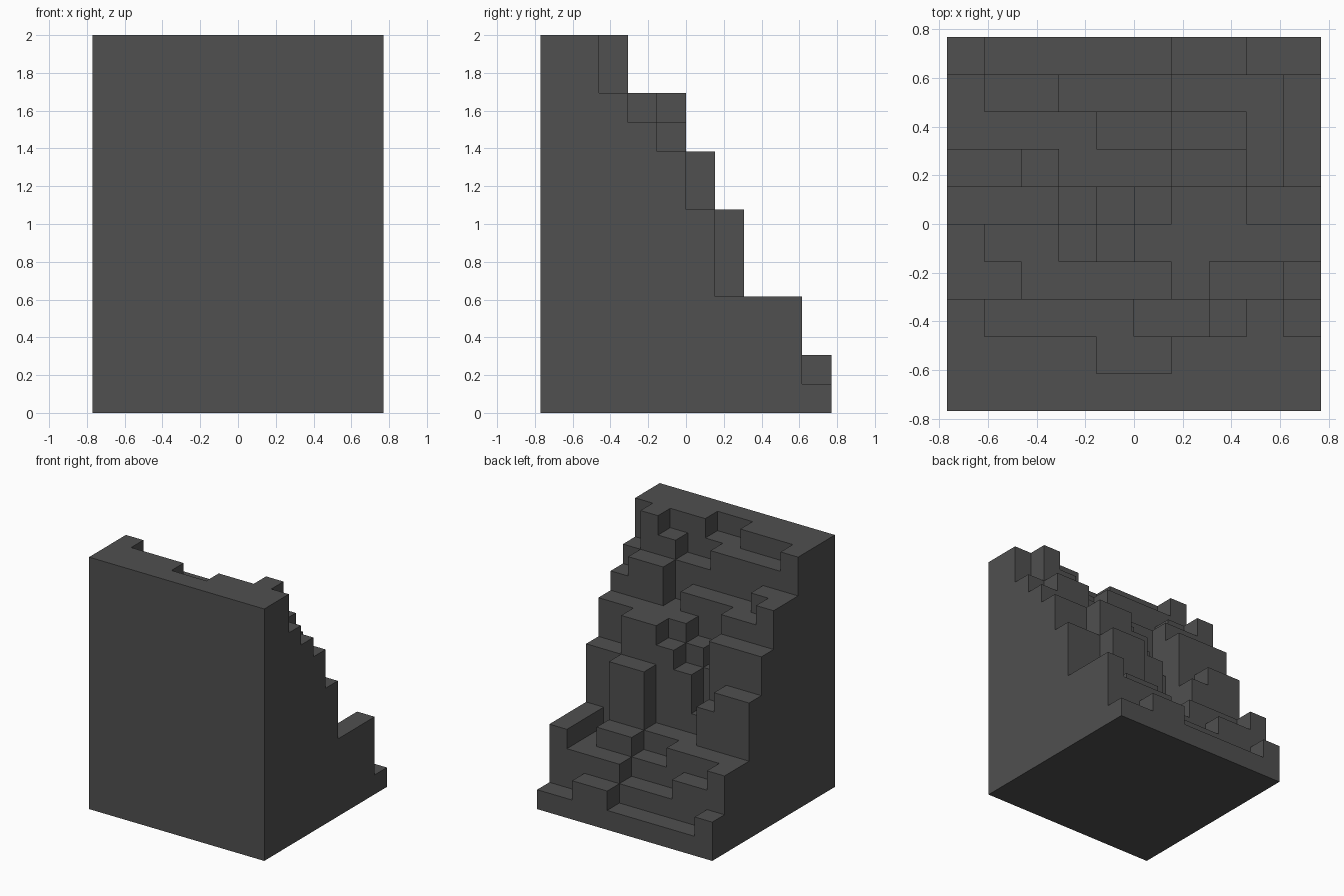
import bpy, bmesh

if "Cube" in bpy.data.objects:
    bpy.data.objects.remove(bpy.data.objects["Cube"])

# Terraced block: 10 x 10 columns, up to 13 unit cubes tall
U = 2 / 13
N = 10
# Column heights in hex, one string per row from front to back, x runs left to right
ROWS = ["dddddddddd",
        "ddddccdddd",
        "dccccbbcdb",
        "bbaaaa9bba",
        "baa7899999",
        "9995789977",
        "7764447734",
        "4444334434",
        "4332223334",
        "2111112211"]


def height(i, j):
    return int(ROWS[j][i], 16) if 0 <= i < N and 0 <= j < N else 0


bm = bmesh.new()
verts = {}


def quad(*corners):
    """Add one unit face, sharing corners with its neighbours."""
    fv = []
    for c in corners:
        if c not in verts:
            verts[c] = bm.verts.new(((c[0] - N / 2) * U, (c[1] - N / 2) * U, c[2] * U))
        fv.append(verts[c])
    bm.faces.new(fv)


for j in range(N):
    for i in range(N):
        h = height(i, j)
        ring = [(i, j), (i + 1, j), (i + 1, j + 1), (i, j + 1)]
        # tread and underside
        quad(*[(x, y, h) for x, y in ring])
        quad(*[(x, y, 0) for x, y in reversed(ring)])
        # exposed risers: front, right, back, left
        for s, (dx, dy) in enumerate([(0, -1), (1, 0), (0, 1), (-1, 0)]):
            a, b = ring[s], ring[(s + 1) % 4]
            for z in range(height(i + dx, j + dy), h):
                quad((*a, z), (*b, z), (*b, z + 1), (*a, z + 1))

# merge coplanar unit faces into clean flat faces
bmesh.ops.dissolve_limit(bm, angle_limit=0.01, verts=bm.verts[:], edges=bm.edges[:])

mesh = bpy.data.meshes.new("stepped_block")
bm.to_mesh(mesh)
bm.free()

# single dark grey colour
mat = bpy.data.materials.new("dark_grey")
mat.diffuse_color = (0.08, 0.08, 0.08, 1)
mat.use_nodes = True
mat.node_tree.nodes["Principled BSDF"].inputs["Base Color"].default_value = mat.diffuse_color
mesh.materials.append(mat)

block = bpy.data.objects.new("stepped_block", mesh)
bpy.context.collection.objects.link(block)
